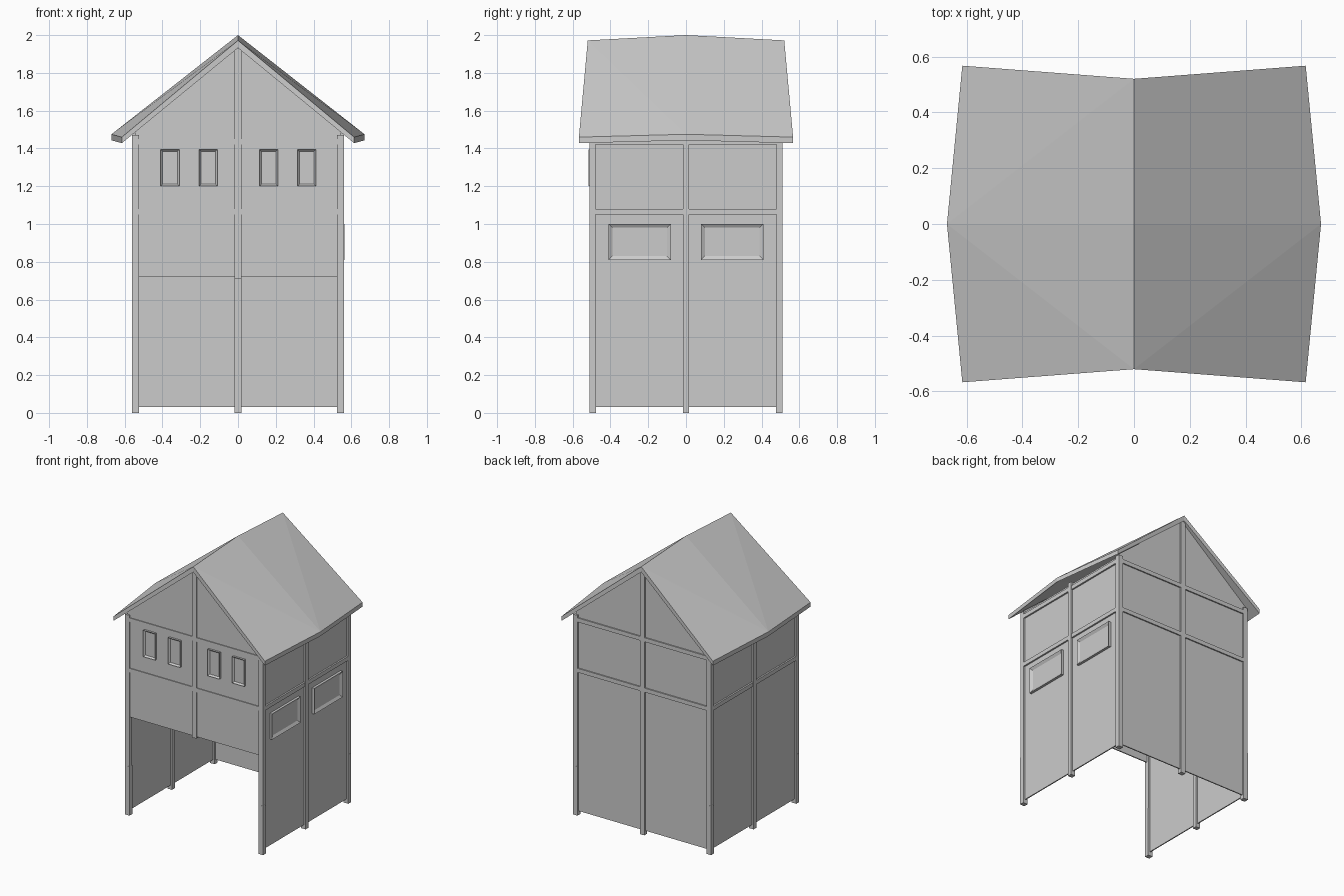
import bpy, bmesh
from mathutils import Vector

if "Cube" in bpy.data.objects:
    bpy.data.objects.remove(bpy.data.objects["Cube"])


def finish(bm, name):
    bmesh.ops.recalc_face_normals(bm, faces=bm.faces[:])
    me = bpy.data.meshes.new(name)
    bm.to_mesh(me)
    bm.free()
    ob = bpy.data.objects.new(name, me)
    bpy.context.collection.objects.link(ob)
    return ob


def box_bm(lo, hi):
    bm = bmesh.new()
    bmesh.ops.create_cube(bm, size=1)
    for v in bm.verts:
        v.co = Vector([(a + b) / 2 + c * (b - a) for a, b, c in zip(lo, hi, v.co)])
    return bm


def box(name, lo, hi):
    return finish(box_bm(lo, hi), name)


def window(name, lo, hi, normal, border=0.022):
    # raised frame with a recessed pane
    bm = box_bm(lo, hi)
    bm.normal_update()
    f = max(bm.faces, key=lambda f: f.normal.dot(normal))
    bmesh.ops.inset_region(bm, faces=[f], thickness=border)
    bmesh.ops.translate(bm, verts=f.verts[:], vec=normal * -0.012)
    return finish(bm, name)


def gable_wall(name, y, bottom, t=0.008):
    # house-shaped panel reaching up to the roof underside
    prof = [(-0.545, bottom), (0.545, bottom), (0.545, 1.487), (0, 1.935), (-0.545, 1.487)]
    bm = bmesh.new()
    f = bm.faces.new([bm.verts.new((x, y - t / 2, z)) for x, z in prof])
    r = bmesh.ops.extrude_face_region(bm, geom=[f])
    bmesh.ops.translate(bm, verts=[v for v in r["geom"] if isinstance(v, bmesh.types.BMVert)],
                        vec=(0, t, 0))
    return finish(bm, name)


X, Y, PX, PY = 0.56, 0.51, 0.035, 0.032   # outer size and post thickness
BEAMS = [(1.05, 1.08), (1.42, 1.45)]

# wall panels
gable_wall("front_wall", -0.497, 0.72)
gable_wall("back_wall", 0.494, 0.03)
for s, side in ((-1, "left"), (1, "right")):
    box(side + "_wall", (s * 0.542 - 0.004, -0.495, 0.03), (s * 0.542 + 0.004, 0.495, 1.47))

# corner posts with slightly wider feet, side middle posts, side beams
for s, side in ((-1, "left"), (1, "right")):
    cx = s * (X - PX / 2)
    for e, end in ((-1, "front"), (1, "back")):
        cy = e * (Y - PY / 2)
        for part, g, z0, z1 in (("post", 0, 0.36, 1.47), ("foot", 0.001, 0, 0.36)):
            box(f"{end}_{side}_{part}", (cx - PX / 2 - g, cy - PY / 2 - g, z0),
                (cx + PX / 2 + g, cy + PY / 2 + g, z1))
    box(side + "_middle_post", (cx - PX / 2, -0.016, 0), (cx + PX / 2, 0.016, 1.48))
    for z0, z1 in BEAMS:
        box(side + "_beam", (cx - 0.015, -Y + PY, z0), (cx + 0.015, Y - PY, z1))

# front and back middle posts and beams
for e, end, z in ((-1, "front", 0.71), (1, "back", 0)):
    cy = e * (Y - PY / 2)
    box(end + "_middle_post", (-0.018, cy - PY / 2, z), (0.018, cy + PY / 2, 1.93))
    for z0, z1 in BEAMS:
        box(end + "_beam", (-X + PX, cy - 0.013, z0), (X - PX, cy + 0.013, z1))

# windows on the front and the right side
for x in (-0.36, -0.158, 0.162, 0.363):
    window("front_window", (x - 0.049, -0.516, 1.2), (x + 0.049, -0.495, 1.395),
           Vector((0, -1, 0)), 0.015)
for y in (-0.245, 0.245):
    window("side_window", (0.54, y - 0.165, 0.81), (0.564, y + 0.165, 1.0),
           Vector((1, 0, 0)), 0.028)

# bowed roof slab: three rows along y, each left eave - ridge - right eave
rows = [(-1, 0.615, 0.567, 1.46, 1.972), (0, 0.67, 0, 1.475, 2.0), (1, 0.615, 0.567, 1.46, 1.972)]
bm = bmesh.new()
top, low = [], []
for d, ex, ey, ez, rz in rows:
    pts = [(-ex, d * ey, ez), (0, d * 0.52, rz), (ex, d * ey, ez)]
    top.append([bm.verts.new(p) for p in pts])
    low.append([bm.verts.new((x, y, z - (0.04 if x == 0 else 0.032))) for x, y, z in pts])
for g in (top, low):
    mid = g[1]
    for row in (g[0], g[2]):
        for c in (0, 2):
            bm.faces.new((row[1], mid[c], mid[1]))
            bm.faces.new((row[1], row[c], mid[c]))
rim = [(0, 0), (0, 1), (0, 2), (1, 2), (2, 2), (2, 1), (2, 0), (1, 0)]
for (a, b), (c, d) in zip(rim, rim[1:] + rim[:1]):
    bm.faces.new((top[a][b], top[c][d], low[c][d], low[a][b]))
finish(bm, "roof")
